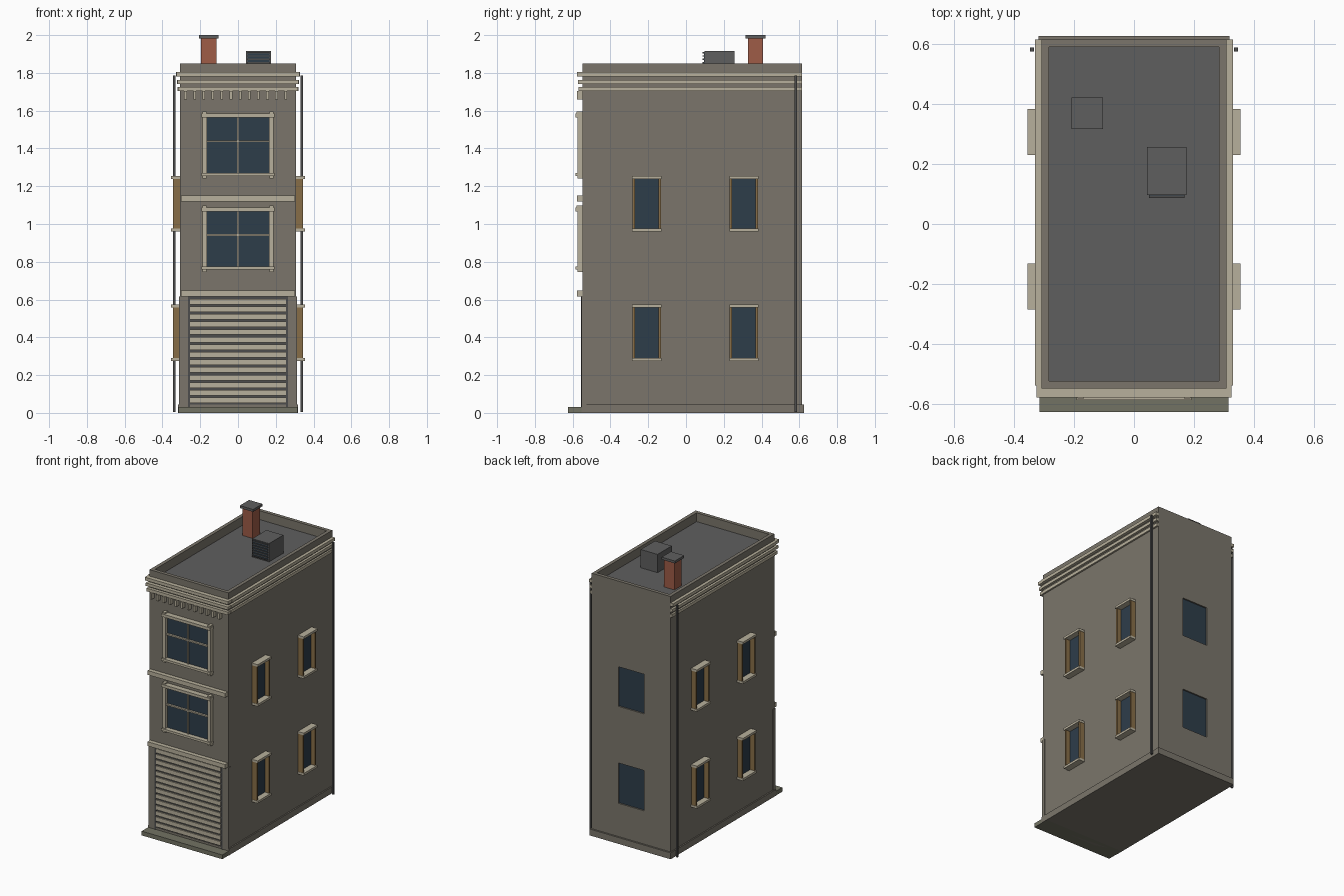
import bpy
import bmesh
from mathutils import Vector

old = bpy.data.objects.get("Cube")
if old:
    bpy.data.objects.remove(old, do_unlink=True)


def material(name, srgb):
    """Flat material from a display colour, stored as linear values."""
    lin = [((c + 0.055) / 1.055) ** 2.4 for c in srgb]
    m = bpy.data.materials.new(name)
    m.use_nodes = True
    m.diffuse_color = (*lin, 1)
    bsdf = m.node_tree.nodes["Principled BSDF"]
    bsdf.inputs["Base Color"].default_value = (*lin, 1)
    bsdf.inputs["Roughness"].default_value = 0.9
    return m


WALL = material("wall stone", (0.48, 0.46, 0.42))
CREAM = material("cream trim", (0.72, 0.69, 0.61))
GLASS = material("dark glass", (0.18, 0.24, 0.29))
WOOD = material("brown wood", (0.53, 0.43, 0.28))
ROOF = material("roof grey", (0.37, 0.37, 0.37))
BRICK = material("chimney brick", (0.62, 0.36, 0.28))
PAVE = material("paving", (0.45, 0.45, 0.39))
METAL = material("dark metal", (0.30, 0.30, 0.30))


def boxes(name, mat, spans):
    """One object from boxes given as (x0, x1, y0, y1, z0, z1)."""
    bm = bmesh.new()
    for x0, x1, y0, y1, z0, z1 in spans:
        lo, hi = Vector((x0, y0, z0)), Vector((x1, y1, z1))
        for v in bmesh.ops.create_cube(bm, size=1)["verts"]:
            v.co = (lo + hi) / 2 + v.co * (hi - lo)
    mesh = bpy.data.meshes.new(name)
    bm.to_mesh(mesh)
    bm.free()
    mesh.materials.append(mat)
    ob = bpy.data.objects.new(name, mesh)
    bpy.context.collection.objects.link(ob)
    return ob


def both(x0, x1, *rest):
    """The same span on the left and on the right."""
    return [(x0, x1, *rest), (-x1, -x0, *rest)]


HW, FRONT, BACK = 0.308, -0.547, 0.613
ROOF_Z, TOP = 1.785, 1.85
FLOORS = [(0.28, 0.565), (0.965, 1.245)]

# Main walls, with recesses cut for the rear windows
walls = boxes("walls", WALL, [(-HW, HW, FRONT, BACK, 0.02, ROOF_Z)])
cutter = boxes("window_cutter", WALL,
               [(-0.1, 0.1, BACK - 0.015, BACK + 0.1, a, b) for a, b in FLOORS])
cutter.hide_render = True
cut = walls.modifiers.new("rear_windows", "BOOLEAN")
cut.object = cutter
cut.solver = "EXACT"
bpy.context.view_layer.objects.active = walls
bpy.ops.object.modifier_apply(modifier=cut.name)
bpy.data.objects.remove(cutter, do_unlink=True)
boxes("rear_glass", GLASS,
      [(-0.1, 0.1, BACK - 0.02, BACK - 0.01, a, b) for a, b in FLOORS])

# Parapet and flat roof
WALL_T = 0.025
boxes("parapet", WALL,
      both(HW - WALL_T, HW, FRONT, BACK, ROOF_Z, TOP)
      + [(-HW + WALL_T, HW - WALL_T, y, y + WALL_T, ROOF_Z, TOP)
         for y in (FRONT, BACK - WALL_T)])
boxes("roof_deck", ROOF, [(-HW + WALL_T, HW - WALL_T, FRONT + WALL_T,
                           BACK - WALL_T, ROOF_Z - 0.01, ROOF_Z + 0.003)])

# Ground slab and plinth
boxes("front_step", PAVE, [(-0.315, 0.315, -0.625, -0.5, 0, 0.03)])
boxes("plinth", WALL, [(-0.317, 0.317, -0.552, 0.625, 0, 0.045)])

# Cornice of three stepped courses round the front and sides
for i, (z0, z1, out) in enumerate([(1.703, 1.725, 0.012), (1.742, 1.763, 0.016),
                                   (1.782, 1.804, 0.021)]):
    boxes(f"cornice_course_{i + 1}", CREAM,
          [(-HW - out * 0.8, HW + out * 0.8, FRONT - out - 0.009, FRONT + 0.01, z0, z1)]
          + both(HW - 0.005, HW + out, FRONT + 0.01, BACK, z0, z1))
boxes("dentils", CREAM,
      [(x - 0.007, x + 0.007, -0.577, FRONT, 1.66, 1.703)
       for x in (-0.278 + 0.0482 * i for i in range(12))])

# Storey bands on the front
boxes("storey_bands", CREAM, [(-0.303, 0.303, -0.577, FRONT, z, z + 0.03)
                              for z in (0.617, 1.12)])

# Front windows
for label, z0, z1 in (("lower", 0.775, 1.067), ("upper", 1.27, 1.565)):
    mid = z0 + (z1 - z0) * 0.57
    boxes(f"{label}_front_glass", GLASS,
          [(-0.165, 0.165, FRONT - 0.005, FRONT + 0.01, z0, z1)])
    boxes(f"{label}_front_frame", CREAM,
          both(0.165, 0.188, -0.575, FRONT, z0, z1)
          + [(-0.192, 0.192, -0.585, FRONT, z1, z1 + 0.02),
             (-0.192, 0.192, -0.585, FRONT, z0 - 0.016, z0)]
          + both(0.166, 0.188, -0.58, FRONT, z1 + 0.02, z1 + 0.03)
          + both(0.166, 0.188, -0.575, FRONT, z0 - 0.03, z0 - 0.016))
    boxes(f"{label}_front_glazing_bars", CREAM,
          [(-0.004, 0.004, -0.562, FRONT, z0, z1),
           (-0.165, 0.165, -0.566, FRONT, mid - 0.005, mid + 0.005)])

# Side windows: glass, wooden jambs, cream lintel and sill
glass, jambs, ledges = [], [], []
for y in (-0.208, 0.306):
    for z0, z1 in FLOORS:
        glass += both(HW - 0.01, HW + 0.004, y - 0.065, y + 0.065, z0, z1)
        for s in (-1, 1):
            c = y + s * 0.069
            jambs += both(HW, 0.345, c - 0.006, c + 0.006, z0, z1)
        for z in (z0, z1):
            ledges += both(HW, 0.354, y - 0.077, y + 0.077, z - 0.006, z + 0.01)
boxes("side_glass", GLASS, glass)
boxes("side_jambs", WOOD, jambs)
boxes("side_lintels_and_sills", CREAM, ledges)

# Roller door with slats, posts and corner piers
boxes("door_backing", METAL, [(-0.256, 0.256, FRONT - 0.002, FRONT + 0.01, 0.045, 0.617)])
SLATS, PITCH = 14, 0.0402
boxes("door_slats", CREAM,
      [(-0.253, 0.253, FRONT - 0.01, FRONT, z, z + PITCH * 0.72)
       for z in (0.052 + PITCH * i for i in range(SLATS))])
boxes("door_posts", METAL, both(0.254, 0.266, FRONT - 0.008, FRONT, 0.03, 0.617))
boxes("corner_piers", WALL, both(0.266, 0.312, FRONT - 0.006, FRONT + 0.02, 0.03, 0.617))

# Downpipes near the rear corners
boxes("downpipes", METAL, both(0.332, 0.345, 0.574, 0.587, 0.005, 1.785))

# Chimney
boxes("chimney_stack", BRICK, [(-0.195, -0.115, 0.328, 0.408, ROOF_Z, 1.985)])
boxes("chimney_cap", ROOF, [(-0.207, -0.103, 0.316, 0.42, 1.983, 2.0)])

# Roof ventilation unit with a louvred front
boxes("vent_unit", ROOF, [(0.043, 0.175, 0.097, 0.256, ROOF_Z, 1.917)])
boxes("vent_grille", GLASS, [(0.05, 0.168, 0.094, 0.1, 1.795, 1.91)])
boxes("vent_louvres", METAL, [(0.05, 0.168, 0.087, 0.097, z, z + 0.007)
                              for z in (1.798 + 0.0175 * i for i in range(7))])
